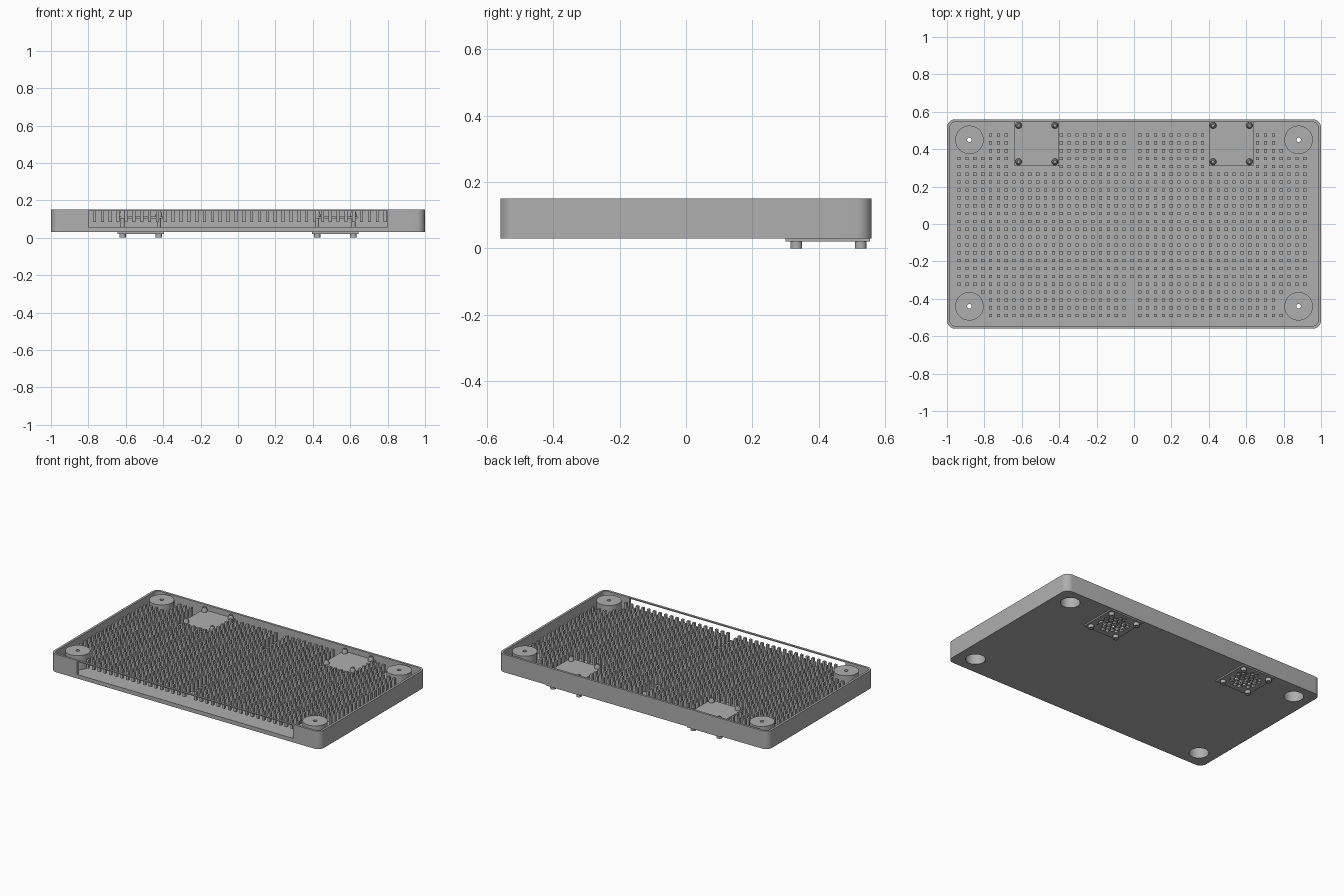
import bpy, bmesh, math
from mathutils import Matrix, Vector

cube = bpy.data.objects.get("Cube")
if cube:
    bpy.data.objects.remove(cube, do_unlink=True)

grey = bpy.data.materials.new("plain grey")
grey.use_nodes = True
grey.diffuse_color = (0.43, 0.43, 0.43, 1)
grey.node_tree.nodes["Principled BSDF"].inputs["Base Color"].default_value = (0.43, 0.43, 0.43, 1)


def finish(bm, name):
    bmesh.ops.recalc_face_normals(bm, faces=bm.faces)
    mesh = bpy.data.meshes.new(name)
    bm.to_mesh(mesh)
    bm.free()
    mesh.materials.append(grey)
    obj = bpy.data.objects.new(name, mesh)
    bpy.context.collection.objects.link(obj)
    return obj


def add_prism(bm, outline, z0, z1):
    low = [bm.verts.new((x, y, z0)) for x, y in outline]
    high = [bm.verts.new((x, y, z1)) for x, y in outline]
    bm.faces.new(low[::-1])
    bm.faces.new(high)
    for i in range(len(low)):
        j = (i + 1) % len(low)
        bm.faces.new((low[i], low[j], high[j], high[i]))


def rounded_rect(hx, hy, r, steps=8):
    pts = []
    for k, (sx, sy) in enumerate([(1, 1), (-1, 1), (-1, -1), (1, -1)]):
        for s in range(steps + 1):
            a = (k + s / steps) * math.pi / 2
            pts.append((sx * (hx - r) + r * math.cos(a), sy * (hy - r) + r * math.sin(a)))
    return pts


def circle(x, y, r, n=32, turn=0):
    return [(x + r * math.cos(turn + 2 * math.pi * i / n),
             y + r * math.sin(turn + 2 * math.pi * i / n)) for i in range(n)]


def rect(x0, x1, y0, y1):
    return [(x0, y0), (x1, y0), (x1, y1), (x0, y1)]


def prisms(name, parts):
    bm = bmesh.new()
    for outline, z0, z1 in parts:
        add_prism(bm, outline, z0, z1)
    return finish(bm, name)


def cut(obj, cutter):
    cutter.hide_render = True
    mod = obj.modifiers.new("cut", 'BOOLEAN')
    mod.operation = 'DIFFERENCE'
    mod.solver = 'EXACT'
    mod.object = cutter
    bpy.context.view_layer.objects.active = obj
    bpy.ops.object.modifier_apply(modifier=mod.name)
    bpy.data.objects.remove(cutter, do_unlink=True)


def smooth(obj):
    bpy.ops.object.select_all(action='DESELECT')
    obj.select_set(True)
    bpy.context.view_layer.objects.active = obj
    bpy.ops.object.shade_smooth_by_angle(angle=math.radians(30))


def lathe(name, profile, centre, n=40):
    bm = bmesh.new()
    rings = [[bm.verts.new((x, y, z)) for x, y in circle(*centre, r, n)] for r, z in profile]
    for a, b in zip(rings, rings[1:] + rings[:1]):
        for i in range(n):
            j = (i + 1) % n
            bm.faces.new((a[i], a[j], b[j], b[i]))
    obj = finish(bm, name)
    smooth(obj)
    return obj


BASE, FLOOR, TOP = 0.03, 0.056, 0.15
posts = [(x, y) for x in (-0.88, 0.88) for y in (-0.44, 0.45)]
fans = [(-0.52, 0.43), (0.52, 0.43)]

# Open tray with a front slot, post holes and fan openings
tray = prisms("tray", [(rounded_rect(1, 0.56, 0.045), BASE, TOP)])
cut(tray, prisms("inside_cutter", [(rounded_rect(0.985, 0.545, 0.03), FLOOR, 0.2)]))
cut(tray, prisms("slot_cutter", [(rect(-0.8, 0.8, -0.6, -0.53), FLOOR + 0.0005, 0.143)]))
holes = [(circle(x, y, 0.067), 0, 0.08) for x, y in posts]
holes += [(circle(x, y, 0.1), 0, 0.08) for x, y in fans]
cut(tray, prisms("hole_cutter", holes))
smooth(tray)

# Hollow corner posts, open below, with a small hole in the top
for k, spot in enumerate(posts):
    lathe(f"corner_post_{k + 1}", [(0.076, 0.0302), (0.076, 0.151), (0.012, 0.151),
                                   (0.012, 0.135), (0.06, 0.135), (0.06, 0.0302)], spot)

# Field of square pins
bm = bmesh.new()
pitch, half = 0.042, 0.0085
for i in range(45):
    for j in range(24):
        x, y = -0.935 + i * pitch, -0.49 + j * pitch
        near_post = any(math.hypot(x - px, y - py) < 0.1 for px, py in posts)
        near_fan = y > 0.3 and 0.395 < abs(x) < 0.66
        middle_gap = i == 22 and abs(y) > 0.28
        if not (near_post or near_fan or middle_gap):
            add_prism(bm, rect(x - half, x + half, y - half, y + half), 0.083, 0.142)
finish(bm, "cooling_pins")

# Fan mounts: inner cover, perforated grille below, four bolts each
for k, (fx, fy) in enumerate(fans):
    side = ("right", "left")[k]
    prisms(f"{side}_fan_cover", [(rect(fx - 0.12, fx + 0.12, fy - 0.12, fy + 0.115), 0.102, 0.114)])
    grille = prisms(f"{side}_fan_grille", [(rect(fx - 0.125, fx + 0.125, fy - 0.13, fy + 0.125), 0.021, 0.0299)])
    step = 0.032
    cells = []
    for row in range(-3, 4):
        for col in range(-4, 5):
            dx, dy = (col + 0.5 * (row % 2)) * step, row * step * 0.866
            if math.hypot(dx, dy) < 0.085:
                cells.append((circle(fx + dx, fy + dy, 0.0145, 6, math.pi / 6), 0, 0.06))
    cut(grille, prisms("grille_cutter", cells))
    for n, (dx, dy) in enumerate([(-1, -1), (1, -1), (1, 1), (-1, 1)]):
        lathe(f"{side}_fan_bolt_{n + 1}", [(0.0175, 0), (0.0175, 0.0295), (0.011, 0.0295),
              (0.011, 0.114), (0.0175, 0.114), (0.0175, 0.125), (0.011, 0.142), (0.006, 0.142),
              (0.006, 0)], (fx + dx * 0.097, fy + dy * 0.097), 20)
